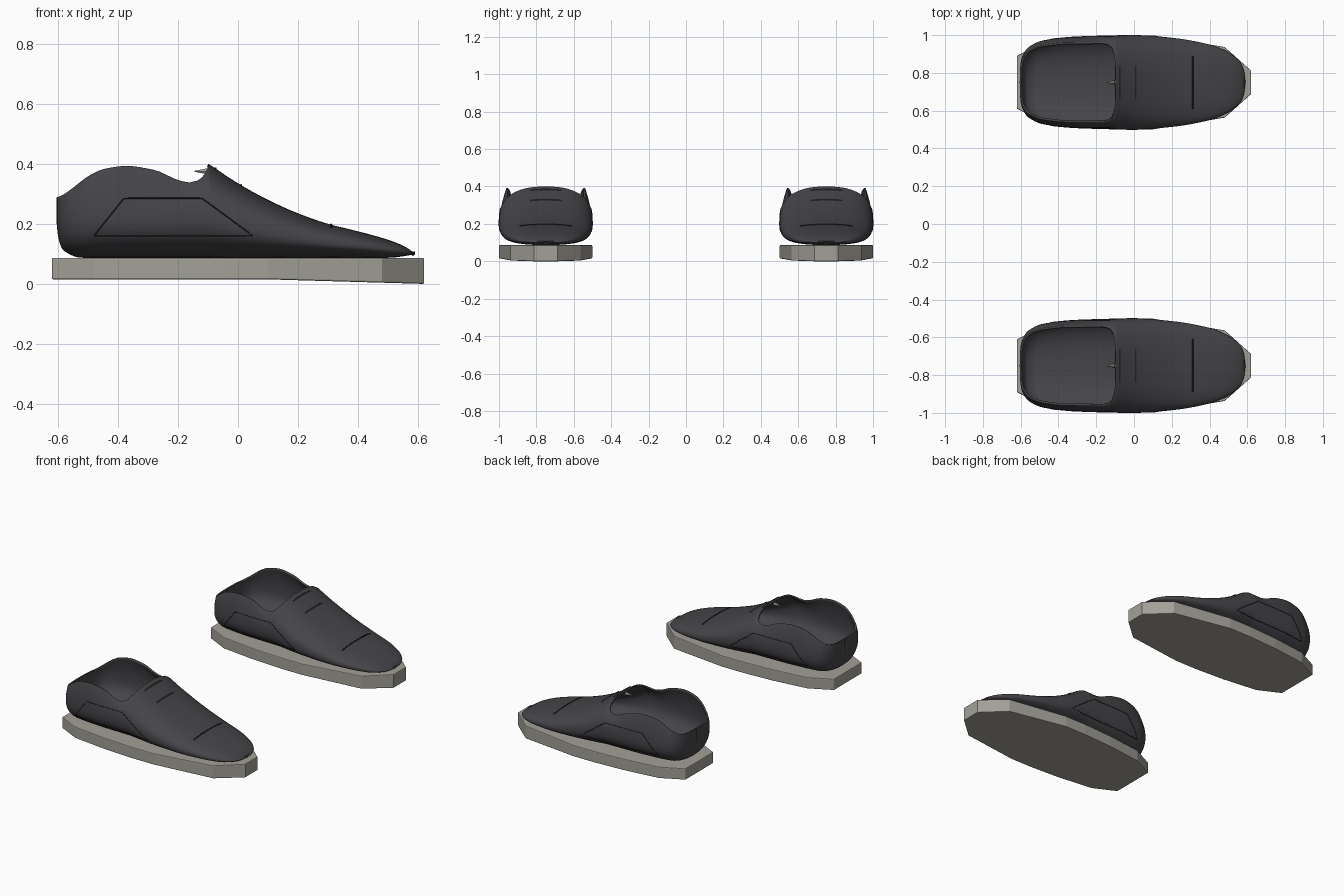
import bpy, bmesh, math
from mathutils import Vector
from mathutils.bvhtree import BVHTree

cube = bpy.data.objects.get("Cube")
if cube:
    bpy.data.objects.remove(cube, do_unlink=True)

SPACING = 0.75      # distance of each shoe from the middle
HALF = 20           # points on each half of a cross-section
POWER = 2.4         # squareness of the cross-sections


def material(name, rgb):
    mat = bpy.data.materials.new(name)
    mat.use_nodes = True
    mat.diffuse_color = (*rgb, 1)
    mat.node_tree.nodes["Principled BSDF"].inputs["Base Color"].default_value = (*rgb, 1)
    return mat


charcoal = material("charcoal fabric", (0.06, 0.058, 0.065))
black = material("black stitching", (0.015, 0.015, 0.017))
stone = material("stone rubber", (0.36, 0.35, 0.31))


def curve(*keys):
    """Smooth monotone interpolation through (x, value) keys."""
    xs, ys = zip(*keys)
    slopes = [(b - a) / (q - p) for a, b, p, q in zip(ys, ys[1:], xs, xs[1:])]
    tangents = [slopes[0]]
    for a, b in zip(slopes, slopes[1:]):
        tangents.append(2 * a * b / (a + b) if a * b > 0 else 0)
    tangents.append(slopes[-1])

    def value(x):
        x = min(max(x, xs[0]), xs[-1])
        i = max(j for j in range(len(slopes)) if xs[j] <= x)
        h = xs[i + 1] - xs[i]
        t = (x - xs[i]) / h
        u = 1 - t
        return (ys[i] * (1 + 2 * t) * u * u + tangents[i] * h * t * u * u
                + ys[i + 1] * t * t * (3 - 2 * t) - tangents[i + 1] * h * t * t * u)
    return value


# Outlines of the upper along its length
width = curve((-.605, .002), (-.602, .09), (-.59, .14), (-.56, .185), (-.48, .222), (-.3, .243),
              (0, .25), (.2, .236), (.4, .2), (.5, .16), (.56, .11), (.583, .06), (.59, .002))
bottom = curve((-.605, .21), (-.598, .15), (-.58, .11), (-.52, .087), (.5, .087), (.59, .098))
crest = curve((-.098, .4), (0, .335), (.1, .28), (.2, .235), (.3, .2), (.4, .175),
              (.5, .147), (.56, .122), (.59, .1))
rim_height = curve((-.605, .288), (-.59, .293), (-.55, .32), (-.5, .358), (-.45, .382),
                   (-.37, .393), (-.28, .38), (-.2, .36), (-.13, .347), (-.1, .36))
rim_width = curve((-.605, 0), (-.602, .08), (-.59, .125), (-.56, .165), (-.48, .197), (-.35, .21),
                  (-.16, .21), (-.125, .195), (-.108, .16), (-.1, .1), (-.098, 0))


def half_section(x):
    """Points from the crest or rim, round the side, to the middle of the bottom."""
    w, low, high = width(x), bottom(x), crest(x)
    edge = min(rim_width(x), w * 0.98)
    mid = low + 0.45 * (high - low)
    if x < -.5:
        mid = min(mid, low + 0.6 * (rim_height(x) - low))
    k = min(max((-.13 - x) / .15, 0), 1)
    k = k * k * (3 - 2 * k)
    end = math.acos((edge / w) ** (POWER / 2))
    pts = []
    for i in range(HALF + 1):
        s = 1 - i / HALF
        a = end * s
        y = w * math.cos(a) ** (2 / POWER)
        z = mid + (high - mid) * math.sin(a) ** (2 / POWER)
        wall_y = w - (w - edge) * s * s
        wall_z = mid + (rim_height(x) - mid) * s
        pts.append((y + (wall_y - y) * k, z + (wall_z - z) * k))
    for i in range(1, HALF + 1):
        a = math.pi / 2 * i / HALF
        pts.append((w * max(math.cos(a), 0) ** (2 / POWER),
                    mid - (mid - low) * math.sin(a) ** (2 / POWER)))
    return pts


def finish(name, bm, mat):
    mesh = bpy.data.meshes.new(name)
    bm.to_mesh(mesh)
    bm.free()
    mesh.materials.append(mat)
    obj = bpy.data.objects.new(name, mesh)
    bpy.context.collection.objects.link(obj)
    return obj


# Upper: cross-sections lofted from heel to toe, open at the collar
COUNT = 72
stations = [-.0075 - .5975 * math.cos(math.pi * i / COUNT) for i in range(COUNT + 1)]
stations = [x for x in stations if not -.135 < x < -.09]
stations = sorted(stations + [-.13, -.12, -.113, -.108, -.104, -.101, -.0995, -.0985, -.098, -.092])
bm = bmesh.new()
rings = []
for x in stations:
    half = half_section(x)
    loop = half + [(-y, z) for y, z in reversed(half[:-1])]
    rings.append([bm.verts.new((x, y, z)) for y, z in loop])
for a, b in zip(rings, rings[1:]):
    for i in range(len(a) - 1):
        bm.faces.new((a[i], b[i], b[i + 1], a[i + 1]))
bmesh.ops.remove_doubles(bm, verts=bm.verts, dist=0.0002)
bm.normal_update()
if sum(f.normal.z * f.calc_area() for f in bm.faces if f.calc_center_median().z < .1) > 0:
    bmesh.ops.reverse_faces(bm, faces=bm.faces)
for f in bm.faces:
    f.smooth = True
surface = BVHTree.FromBMesh(bm)
upper = finish("upper", bm, charcoal)
shell = upper.modifiers.new("lining", "SOLIDIFY")
shell.thickness = 0.01
shell.offset = -1

# Sole: faceted slab whose toe dips slightly
bm = bmesh.new()
outline = [(-.62, .14), (-.48, .21), (-.25, .238), (-.05, .249), (.1, .249), (.48, .187), (.62, .062)]
rows = []
for x, y in outline:
    low = .015 - .015 * max(0, (x - .1) / .52)
    rows.append([bm.verts.new(p) for p in
                 ((x, -y, low), (x, y, low), (x, y, .087), (x, -y, .087))])
for a, b in zip(rows, rows[1:]):
    for i in range(4):
        j = (i + 1) % 4
        bm.faces.new((a[i], a[j], b[j], b[i]))
bm.faces.new(rows[0])
bm.faces.new(rows[-1])
bmesh.ops.recalc_face_normals(bm, faces=bm.faces)
sole = finish("sole", bm, stone)
bevel = sole.modifiers.new("soft edge", "BEVEL")
bevel.width = 0.005
bevel.segments = 2
bevel.limit_method = "ANGLE"
bevel.angle_limit = math.radians(50)


def seam(name, points, direction, mat, radius):
    """Thin cord laid on the upper by projecting a path along a direction."""
    direction = Vector(direction)
    hits = []
    for a, b in zip(points, points[1:]):
        a, b = Vector(a), Vector(b)
        for i in range(13):
            hit = surface.ray_cast(a.lerp(b, i / 12) - direction, direction)[0]
            if hit:
                hits.append(hit)
    data = bpy.data.curves.new(name, "CURVE")
    data.dimensions = "3D"
    data.bevel_depth = radius
    data.bevel_resolution = 1
    data.use_fill_caps = True
    line = data.splines.new("POLY")
    line.points.add(len(hits) - 1)
    for p, hit in zip(line.points, hits):
        p.co = (*hit, 1)
    data.materials.append(mat)
    obj = bpy.data.objects.new(name, data)
    bpy.context.collection.objects.link(obj)
    return obj


# Stitching on the sides, toe crease and lace bars
panel = [(-.48, 0, .16), (-.38, 0, .285), (-.12, 0, .285), (.05, 0, .16), (-.48, 0, .16)]
parts = [upper, sole]
for side, d in (("left", -1), ("right", 1)):
    parts.append(seam("side_stitching_" + side, panel, (0, d, 0), black, .002))
for name, x, reach, mat in (("toe_crease", .31, .14, black),
                            ("front_lace", .01, .085, charcoal), ("back_lace", -.075, .085, charcoal)):
    parts.append(seam(name, [(x, -reach, 0), (x, reach, 0)], (0, 0, -1), mat, .004))

# Small pale tab just behind the tongue edge
bpy.ops.mesh.primitive_cone_add(vertices=6, radius1=.012, radius2=.002, depth=.045,
                                location=(-.122, 0, .375), rotation=(0, -math.pi / 2, 0))
tab = bpy.context.object
tab.name = "tongue_tab"
tab.data.materials.append(stone)
parts.append(tab)

# Second shoe shares the same shapes
for part in parts:
    twin = part.copy()
    bpy.context.collection.objects.link(twin)
    twin.name = "second_" + part.name
    part.location.y += SPACING
    twin.location.y -= SPACING
